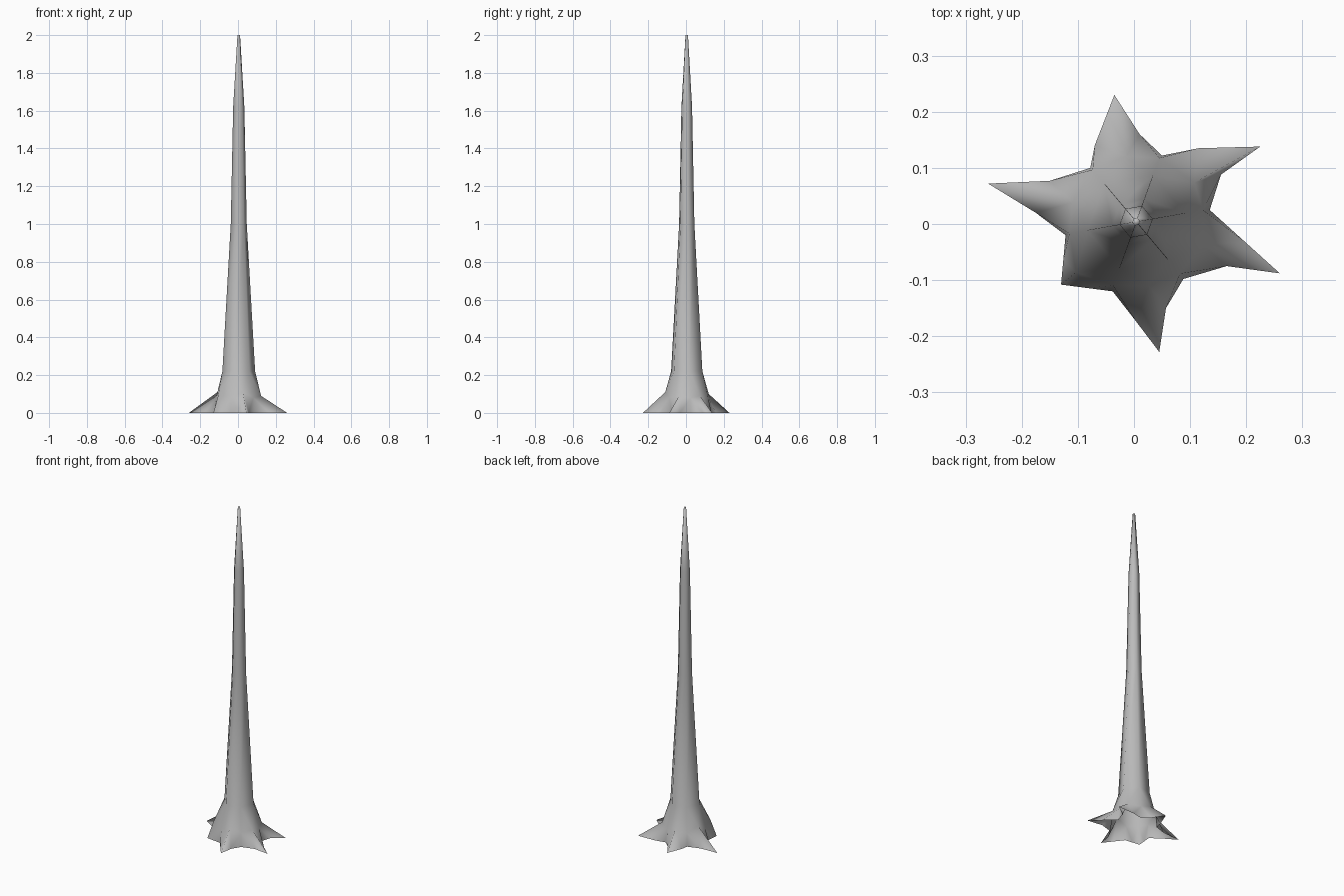
import bpy, bmesh
from math import cos, sin, radians

cube = bpy.data.objects.get("Cube")
if cube:
    bpy.data.objects.remove(cube, do_unlink=True)

grey = bpy.data.materials.new("plain grey")
grey.use_nodes = True
grey.diffuse_color = (0.5, 0.5, 0.5, 1)
grey.node_tree.nodes["Principled BSDF"].inputs["Base Color"].default_value = (0.5, 0.5, 0.5, 1)

SIDES = 6
CENTRE = 0.004
bm = bmesh.new()


def polar(angle, radius, z):
    a = radians(angle)
    return bm.verts.new((CENTRE + radius * cos(a), CENTRE + radius * sin(a), z))


def hexagon(radius, z):
    return [polar(10 + 60 * i, radius, z) for i in range(SIDES)]


# Tapering six-sided trunk, closed at the tip
profile = [(0.088, 0.22), (0.043, 1.0), (0.030, 1.62), (0.007, 2.0)]
rings = [hexagon(r, z) for r, z in profile]
for low, high in zip(rings, rings[1:]):
    for i in range(SIDES):
        j = (i + 1) % SIDES
        bm.faces.new((low[i], low[j], high[j], high[i]))
bm.faces.new(rings[-1])

# Flared collar: hollows below the trunk corners, ridges between them
hollows = hexagon(0.121, 0.08)
ridge_shape = [(34, 0.125, 0.09), (99, 0.118, 0.10), (163, 0.118, 0.11),
               (220, 0.140, 0.10), (281, 0.116, 0.11), (341, 0.125, 0.09)]
ridges = [polar(*p) for p in ridge_shape]

# Ground outline of each root: hollow, near side, tip, far side
outline = [
    (0.135, 0.025), (0.155, 0.088), (0.225, 0.138), (0.115, 0.135),
    (0.050, 0.122), (0.010, 0.160), (-0.035, 0.230), (-0.070, 0.140),
    (-0.078, 0.100), (-0.150, 0.077), (-0.260, 0.072), (-0.175, 0.020),
    (-0.122, -0.020), (-0.126, -0.064), (-0.130, -0.108), (-0.084, -0.114),
    (-0.038, -0.120), (0.004, -0.174), (0.045, -0.228), (0.057, -0.150),
    (0.088, -0.098), (0.165, -0.075), (0.260, -0.088), (0.198, -0.032),
]
ground = [bm.verts.new((x, y, 0)) for x, y in outline]

# Skin the roots, leaving the underside open
for i in range(SIDES):
    j = (i + 1) % SIDES
    a, b = rings[0][i], rings[0][j]
    va, vb, m = hollows[i], hollows[j], ridges[i]
    g = [ground[(4 * i + k) % len(ground)] for k in range(5)]
    for face in ((a, va, m), (a, m, b), (b, m, vb),
                 (va, g[0], g[1]), (va, g[1], m), (m, g[1], g[2]),
                 (m, g[2], g[3]), (m, g[3], vb), (vb, g[3], g[4])):
        bm.faces.new(face)

for f in bm.faces:
    f.smooth = True

mesh = bpy.data.meshes.new("rooted_spire")
bm.to_mesh(mesh)
bm.free()
mesh.materials.append(grey)
spire = bpy.data.objects.new("rooted_spire", mesh)
bpy.context.collection.objects.link(spire)
